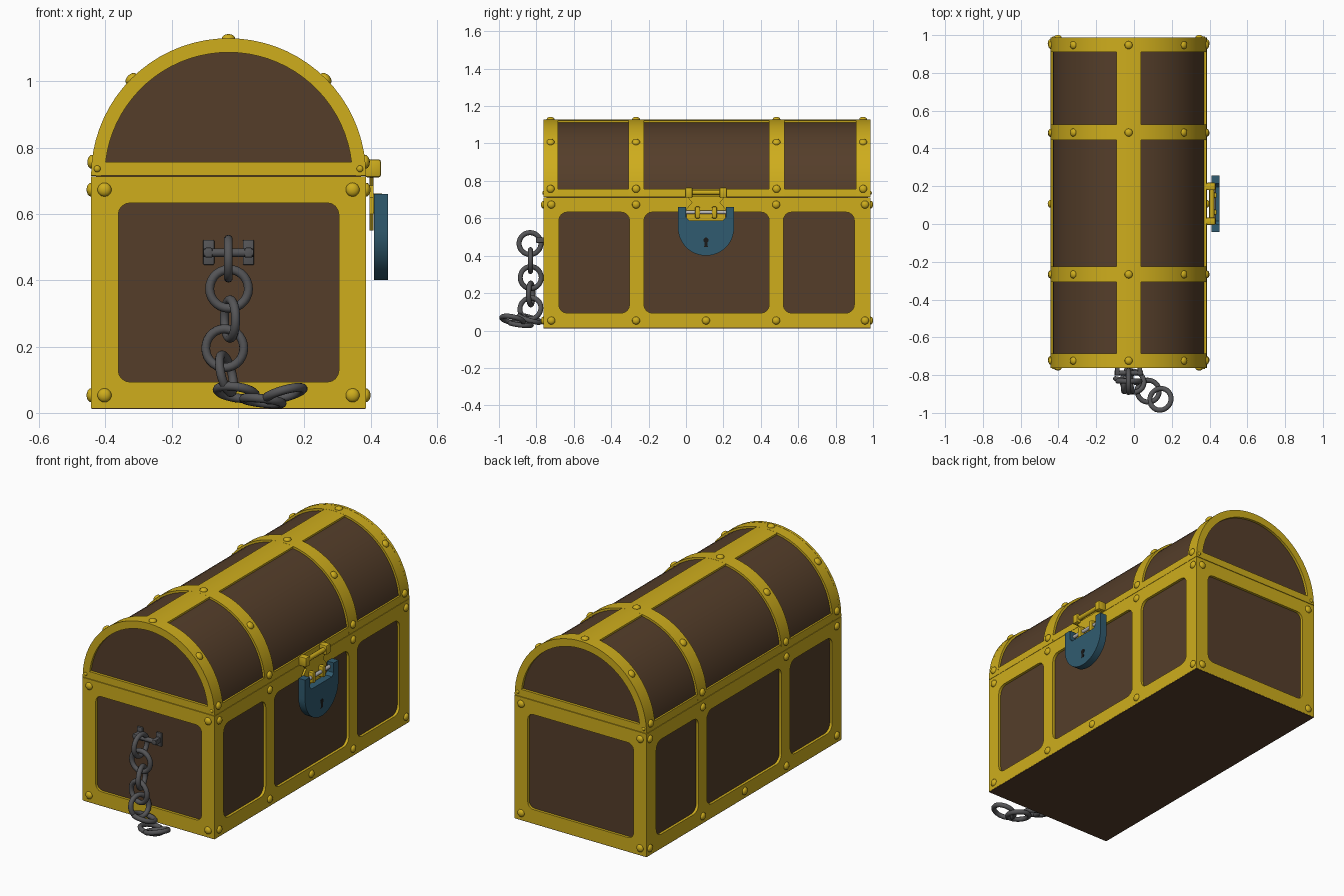
import bpy, bmesh, math
from mathutils import Matrix, Vector

if "Cube" in bpy.data.objects:
    bpy.data.objects.remove(bpy.data.objects["Cube"])

CX, HW = -0.0285, 0.4145            # chest centre in x and half width
Y0, Y1 = -0.762, 0.987              # chest ends
Z0, ZS, T = 0.012, 0.714, 0.015     # floor, lid seam, trim thickness
X0, X1 = CX - HW, CX + HW


def material(name, rgb):
    m = bpy.data.materials.new(name)
    m.diffuse_color = (*rgb, 1)
    m.use_nodes = True
    m.node_tree.nodes["Principled BSDF"].inputs["Base Color"].default_value = m.diffuse_color
    return m


GOLD = material("gold", (0.62, 0.42, 0.012))
WOOD = material("wood", (0.09, 0.048, 0.023))
BLUE = material("blue_steel", (0.03, 0.105, 0.16))
IRON = material("iron", (0.09, 0.09, 0.095))
STEEL = material("steel", (0.5, 0.5, 0.5))
BLACK = material("black", (0.01, 0.01, 0.01))


def add(name, mesh, mat, smooth=False):
    ob = bpy.data.objects.new(name, mesh)
    bpy.context.collection.objects.link(ob)
    mesh.materials.clear()
    mesh.materials.append(mat)
    if smooth:
        bpy.ops.object.select_all(action='DESELECT')
        ob.select_set(True)
        bpy.context.view_layer.objects.active = ob
        bpy.ops.object.shade_smooth_by_angle(angle=math.radians(35))
    return ob


def from_bm(name, bm, mat, smooth=False):
    bmesh.ops.recalc_face_normals(bm, faces=bm.faces)
    me = bpy.data.meshes.new(name)
    bm.to_mesh(me)
    bm.free()
    return add(name, me, mat, smooth)


def box(name, lo, hi, mat, bevel=0):
    lo, hi = Vector(lo), Vector(hi)
    bm = bmesh.new()
    bmesh.ops.create_cube(bm, size=1, matrix=Matrix.Translation((lo + hi) / 2)
                          @ Matrix.Diagonal((*(hi - lo), 1)))
    if bevel:
        bmesh.ops.bevel(bm, geom=bm.edges[:], offset=bevel, segments=2, affect='EDGES', profile=0.5)
    return from_bm(name, bm, mat, bool(bevel))


def rod(name, a, b, r, mat):
    a, b = Vector(a), Vector(b)
    bm = bmesh.new()
    rot = (b - a).to_track_quat('Z', 'Y').to_matrix().to_4x4()
    bmesh.ops.create_cone(bm, cap_ends=True, segments=16, radius1=r, radius2=r,
                          depth=(b - a).length, matrix=Matrix.Translation((a + b) / 2) @ rot)
    return from_bm(name, bm, mat, True)


def plate(name, loops, end, pos, t, mat):
    """Flat outline with holes, filled and extruded; end=True faces y, else x."""
    cu = bpy.data.curves.new(name, 'CURVE')
    cu.dimensions, cu.fill_mode, cu.extrude = '2D', 'BOTH', t / 2
    for loop in loops:
        s = cu.splines.new('POLY')
        s.points.add(len(loop) - 1)
        for p, (u, v) in zip(s.points, loop):
            p.co = (u, v, 0, 1)
        s.use_cyclic_u = True
    tmp = bpy.data.objects.new(name + "_curve", cu)
    bpy.context.collection.objects.link(tmp)
    bpy.context.view_layer.update()
    me = bpy.data.meshes.new_from_object(tmp.evaluated_get(bpy.context.evaluated_depsgraph_get()))
    bpy.data.objects.remove(tmp)
    if end:
        m = Matrix(((1, 0, 0, 0), (0, 0, -1, pos), (0, 1, 0, 0), (0, 0, 0, 1)))
    else:
        m = Matrix(((0, 0, 1, pos), (1, 0, 0, 0), (0, 1, 0, 0), (0, 0, 0, 1)))
    me.transform(m)
    return add(name, me, mat, True)


def arc(cu, cv, r, a0, a1, n):
    return [(cu + r * math.cos(math.radians(a0 + (a1 - a0) * i / n)),
             cv + r * math.sin(math.radians(a0 + (a1 - a0) * i / n))) for i in range(n + 1)]


def rect(u0, u1, v0, v1, r=0):
    if not r:
        return [(u0, v0), (u1, v0), (u1, v1), (u0, v1)]
    return (arc(u0 + r, v0 + r, r, 180, 270, 4) + arc(u1 - r, v0 + r, r, 270, 360, 4)
            + arc(u1 - r, v1 - r, r, 0, 90, 4) + arc(u0 + r, v1 - r, r, 90, 180, 4))


def arc_band(name, y0, y1, a0, a1, r0, r1, mat):
    """Curved slab around the lid axis."""
    n = max(2, round((a1 - a0) / 5))
    loop = arc(CX, ZS, r1, a0, a1, n) + arc(CX, ZS, r0, a1, a0, n)
    return plate(name, [loop], True, (y0 + y1) / 2, y1 - y0, mat)


# Wooden body and lid core
box("body", (X0 + T, Y0 + T, Z0 + 0.003), (X1 - T, Y1 - T, ZS), WOOD)
box("base", (X0 + .001, Y0 + .001, Z0), (X1 - .001, Y1 - .001, Z0 + .006), WOOD)
plate("lid", [arc(CX, ZS, HW - T * .8, 0, 180, 36)], True, (Y0 + Y1) / 2, Y1 - Y0 - 2 * T, WOOD)

# Gold frames on the four body sides
ZB, ZT = 0.093, 0.633
for nm, y in (("front", Y0 + T / 2), ("back", Y1 - T / 2)):
    plate(nm + "_frame", [rect(X0, X1, Z0 + .003, ZS - .002),
                          rect(X0 + .082, X1 - .082, ZB, ZT, .035)], True, y, T, GOLD)
    # Lid end frame: arch with an arched opening
    a = math.degrees(math.asin(.042 / .373))
    plate(nm + "_lid_frame", [arc(CX, ZS + .001, HW, 0, 180, 36),
                              arc(CX, ZS, .373, a, 180 - a, 36)], True, y, T, GOLD)
holes = [rect(a, b, ZB, ZT, .045) for a, b in ((-.68, -.302), (-.225, .445), (.52, .9))]
for nm, x in (("right", X1 - T / 2), ("left", X0 + T / 2)):
    plate(nm + "_frame", [rect(Y0 + T, Y1 - T, Z0 + .003, ZS - .002)] + holes, False, x, T, GOLD)

# Gold straps over the lid
R0 = HW - .03
for i, (a, b) in enumerate(((Y0 + T, -.685), (-.307, -.225), (.444, .526), (.91, Y1 - T))):
    arc_band(f"lid_strap_{i}", a, b, 0, 180, R0, HW, GOLD)
for nm, a0, a1 in (("right_lid_rail", 0, 6), ("left_lid_rail", 174, 180), ("ridge_strap", 81, 99)):
    arc_band(nm, Y0 + T, Y1 - T, a0, a1, R0, HW - .0005, GOLD)

# Rivets
rivets = bmesh.new()


def rivet(pos, normal, r=.021):
    rot = Vector(normal).to_track_quat('Z', 'Y').to_matrix().to_4x4()
    bmesh.ops.create_uvsphere(rivets, u_segments=14, v_segments=8, radius=r,
                              matrix=Matrix.Translation(pos) @ rot @ Matrix.Diagonal((1, 1, .65, 1)))


for y, ny in ((Y0, -1), (Y1, 1)):
    for s in (-1, 1):
        for z in (.053, .673):
            rivet((CX + s * .374, y, z), (0, ny, 0))
        rivet((CX + s * .396, y, .736), (0, ny, 0), .01)
for s in (-1, 1):
    for y in (-.72, -.267, .107, .482, .957):
        rivet((CX + s * HW, y, .053), (s, 0, 0))
        if y != .107:
            rivet((CX + s * HW, y, .673), (s, 0, 0))
for y in (-.724, -.267, .484, .947):
    for deg in (6, 45, 90, 135, 174):
        c, s = math.cos(math.radians(deg)), math.sin(math.radians(deg))
        rivet((CX + HW * c, y, ZS + HW * s), (c, 0, s))
from_bm("rivets", rivets, GOLD, True)

# Padlock with notched top and keyhole
LY = .107
plate("padlock", [arc(LY, .55, .15, 180, 360, 24)
                  + [(LY + .15, .66), (LY + .107, .66), (LY + .107, .605), (LY + .09, .588),
                     (LY - .09, .588), (LY - .107, .605), (LY - .107, .66), (LY - .15, .66)]],
      False, .431, .042, BLUE)
plate("keyhole", [arc(LY, .483, .014, -60, 240, 12) + [(LY - .01, .447), (LY + .01, .447)]],
      False, .452, .002, BLACK)

# Hasp: plate with a window, hinge bar with end blocks, and shackle pin
plate("hasp_plate", [[(LY - .065, .55), (LY + .065, .55), (LY + .105, .6), (LY + .105, .65),
                      (LY + .075, .685), (LY + .105, .72), (LY - .105, .72), (LY - .075, .685),
                      (LY - .105, .65), (LY - .105, .6)]], False, .402, .012, GOLD)
rod("hinge_bar", (.412, LY - .09, .738), (.412, LY + .09, .738), .013, GOLD)
for s in (-1, 1):
    y = LY + s * .092
    box("hinge_block", (.383, y - .02, .71), (.431, y + .02, .764), GOLD, .007)
    y = LY + s * .045
    box("hasp_knuckle", (.405, y - .014, .6), (.438, y + .014, .662), GOLD, .007)
rod("shackle_pin", (.423, LY - .107, .632), (.423, LY + .107, .632), .01, STEEL)

# Staple holding the chain
for s in (-1, 1):
    x = CX + s * .06
    box("staple_plate", (x - .017, Y0 + T - .012, .446), (x + .017, Y0 + T + .002, .522), IRON, .004)
    box("staple_arm", (x - .012, -.802, .468), (x + .012, Y0 + T, .498), IRON, .005)
rod("staple_bar", (CX - .075, -.788, .483), (CX + .075, -.788, .483), .013, IRON)

# Chain links: centre and ring axis
links = [((-.029, -.834, .465), (1, 0, 0)), ((-.027, -.832, .374), (0, 1, 0)),
         ((-.024, -.83, .283), (1, .3, 0)), ((-.04, -.83, .195), (.2, 1, 0)),
         ((-.035, -.832, .118), (1, -.3, .25)), ((-.005, -.835, .062), (.15, .3, 1)),
         ((.075, -.885, .036), (.12, .12, 1)), ((.14, -.928, .058), (-.28, .2, 1))]
for i, (pos, axis) in enumerate(links):
    bpy.ops.mesh.primitive_torus_add(major_radius=.0585, minor_radius=.0135, major_segments=28,
                                     minor_segments=10, location=pos,
                                     rotation=Vector(axis).to_track_quat('Z', 'Y').to_euler())
    link = bpy.context.object
    link.name = f"chain_link_{i}"
    link.data.materials.append(IRON)
    bpy.ops.object.shade_smooth()
